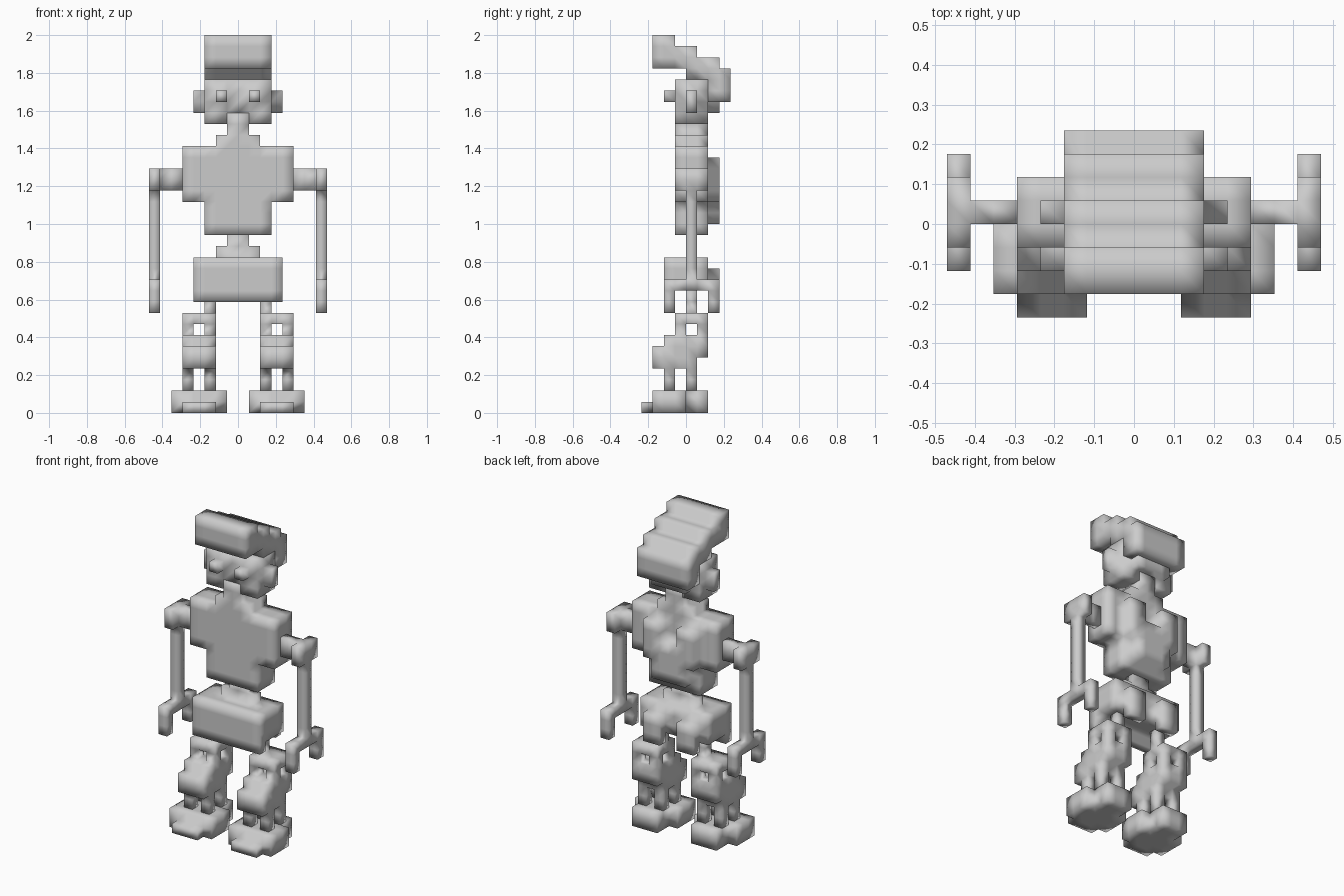
import bpy, bmesh, math

if "Cube" in bpy.data.objects:
    bpy.data.objects.remove(bpy.data.objects["Cube"])

V = 2 / 34  # size of one block


def part(name, *boxes, mirror=False):
    """Fuse block-unit boxes (x0, x1, y0, y1, z0, z1) into one smooth-shaded shell."""
    cells = set()
    for x0, x1, y0, y1, z0, z1 in boxes:
        for x in range(x0, x1):
            for y in range(y0, y1):
                for z in range(z0, z1):
                    cells.add((x, y, z))
                    if mirror:
                        cells.add((-x - 1, y, z))
    bm = bmesh.new()
    verts = {}

    def vert(p):
        if p not in verts:
            verts[p] = bm.verts.new([c * V for c in p])
        return verts[p]

    # keep only the outside faces of the blocks
    for c in cells:
        for axis in range(3):
            for side in (0, 1):
                n = list(c)
                n[axis] += 2 * side - 1
                if tuple(n) in cells:
                    continue
                u, w = (axis + 1) % 3, (axis + 2) % 3
                quad = []
                for a, b in ((0, 0), (1, 0), (1, 1), (0, 1)):
                    p = list(c)
                    p[axis] += side
                    p[u] += a
                    p[w] += b
                    quad.append(vert(tuple(p)))
                bm.faces.new(quad if side else quad[::-1])
    bmesh.ops.dissolve_limit(bm, angle_limit=math.radians(1),
                             verts=bm.verts[:], edges=bm.edges[:])
    bmesh.ops.triangulate(bm, faces=bm.faces[:])
    for f in bm.faces:
        f.smooth = True
    me = bpy.data.meshes.new(name)
    bm.to_mesh(me)
    bm.free()
    ob = bpy.data.objects.new(name, me)
    bpy.context.collection.objects.link(ob)
    return ob


# Slanted cap, stepping down towards the back
part("cap",
     (-3, 3, -3, -1, 31, 34), (-3, 3, -1, 1, 31, 33),
     (-3, 3, 0, 3, 30, 32), (-3, 3, 2, 4, 28, 31))

# Head with jaw, ears, eyes and back of skull
part("head",
     (0, 3, -1, 2, 27, 30), (1, 3, -1, 2, 26, 27),
     (3, 4, 0, 1, 27, 29), (1, 2, -2, -1, 28, 29),
     (0, 2, 2, 3, 27, 29), mirror=True)

# Torso with neck and shoulder blades
part("torso",
     (0, 1, -1, 2, 25, 27), (0, 2, -1, 2, 24, 25),
     (0, 5, -1, 2, 19, 24), (0, 3, -1, 2, 16, 19),
     (0, 2, 2, 3, 17, 21), (1, 3, 2, 3, 19, 23), mirror=True)

# Waist, belt, front flap and seat
part("pelvis",
     (0, 1, 0, 1, 15, 16), (0, 2, 0, 1, 14, 15),
     (0, 4, -2, 2, 11, 14), (0, 4, -2, -1, 10, 11),
     (1, 3, 2, 3, 10, 13), mirror=True)

# Arms: shoulder bar, upper joint, thin arm and two-pronged hand
part("arms",
     (5, 7, 0, 1, 20, 22), (7, 8, -1, 2, 20, 22),
     (7, 8, 0, 1, 12, 20), (7, 8, -2, 3, 11, 12),
     (7, 8, -2, -1, 9, 11), (7, 8, 2, 3, 9, 11), mirror=True)

# Legs: hip, thigh posts, stepped knee and shin posts
posts = [(x, x + 1, y, y + 1, z0, z1)
         for x in (2, 4)
         for y, z0, z1 in ((-1, 7, 8), (1, 7, 8), (-2, 2, 4), (0, 2, 4))]
part("legs",
     (2, 3, 0, 1, 9, 11), (2, 5, -1, 2, 8, 9),
     (2, 5, -2, 2, 6, 7), (2, 5, -3, 2, 5, 6), (2, 5, -3, 1, 4, 5),
     *posts, mirror=True)

# Feet with a low toe and narrower heel
part("feet",
     (2, 5, -4, -3, 0, 1), (1, 6, -3, 0, 0, 2), (2, 5, 0, 2, 0, 2),
     mirror=True)
